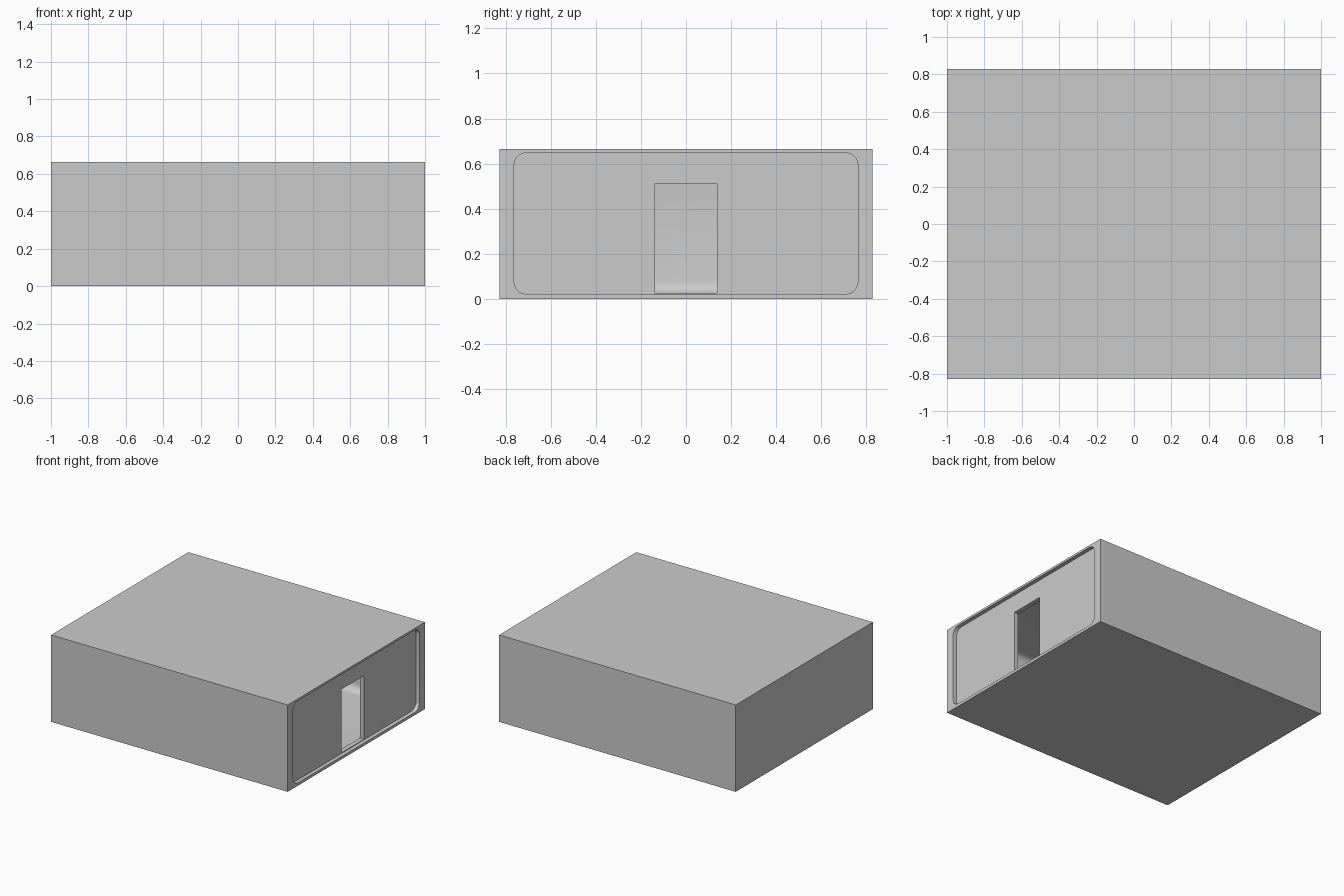
import bpy, bmesh, math
from mathutils import Vector

if "Cube" in bpy.data.objects:
    bpy.data.objects.remove(bpy.data.objects["Cube"])

RADIUS = 0.055


def box(name, lo, hi, rounded=None):
    """Box between two corners; 'rounded' picks the edges to bevel."""
    lo, hi = Vector(lo), Vector(hi)
    bm = bmesh.new()
    bmesh.ops.create_cube(bm, size=1)
    for v in bm.verts:
        v.co = Vector(((hi if v.co[i] > 0 else lo)[i] for i in range(3)))
    if rounded:
        edges = [e for e in bm.edges if rounded(e, lo)]
        bmesh.ops.bevel(bm, geom=edges, offset=RADIUS, segments=5,
                        profile=0.5, affect='EDGES', clamp_overlap=True)
    bmesh.ops.recalc_face_normals(bm, faces=bm.faces)
    mesh = bpy.data.meshes.new(name)
    bm.to_mesh(mesh)
    bm.free()
    obj = bpy.data.objects.new(name, mesh)
    bpy.context.collection.objects.link(obj)
    return obj


def along_x(e, lo):
    a, b = (v.co for v in e.verts)
    return abs(a.x - b.x) > 1e-4


def along_x_or_back(e, lo):
    return along_x(e, lo) or all(abs(v.co.x - lo.x) < 1e-4 for v in e.verts)


def cut(target, cutter):
    """Subtract the cutter, then smooth the curved parts."""
    mod = target.modifiers.new("cut", 'BOOLEAN')
    mod.operation = 'DIFFERENCE'
    mod.solver = 'EXACT'
    mod.object = cutter
    bpy.ops.object.select_all(action='DESELECT')
    bpy.context.view_layer.objects.active = target
    target.select_set(True)
    bpy.ops.object.modifier_apply(modifier=mod.name)
    bpy.data.objects.remove(cutter, do_unlink=True)
    bpy.ops.object.shade_smooth_by_angle(angle=math.radians(30))


# Outer block, hollowed by a room with rounded edges and open on +x
shell = box("room_shell", (-1, -0.828, 0), (1, 0.828, 0.664))
room = box("room_cutter", (-0.935, -0.763, 0.021), (1.2, 0.763, 0.648),
           along_x_or_back)
cut(shell, room)

# Recessed entrance wall with a doorway
wall = box("entrance_wall", (0.935, -0.763, 0.021), (0.97, 0.763, 0.648),
           along_x)
door = box("door_cutter", (0.8, -0.137, 0.026), (1.2, 0.137, 0.511))
cut(wall, door)
